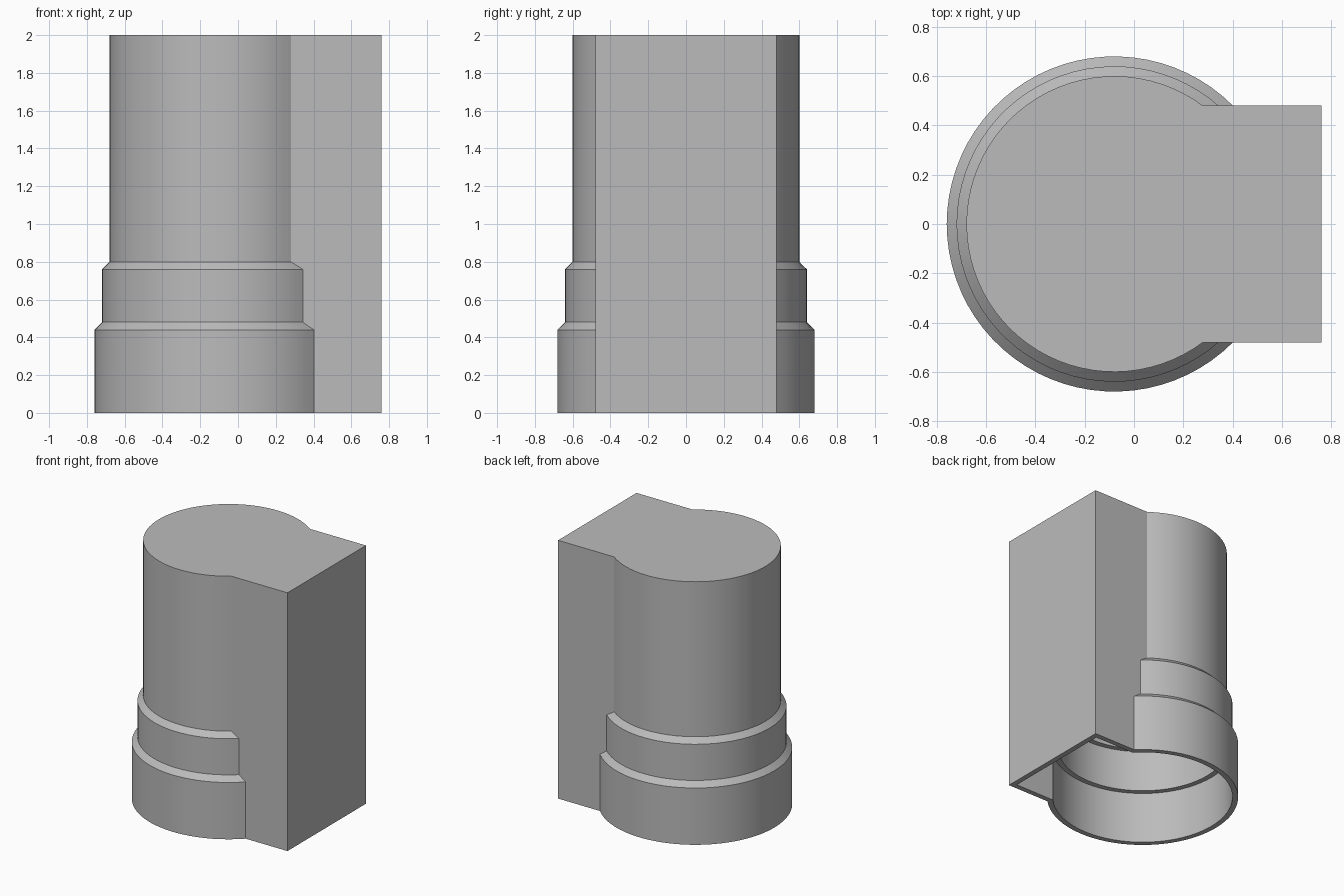
import bpy, bmesh, math

default = bpy.data.objects.get("Cube")
if default:
    bpy.data.objects.remove(default, do_unlink=True)

AXIS_X = -0.08      # centre of the round body
BOX_X = 0.76        # flat end of the square extension
BOX_Y = 0.48        # half width of the extension
WALL = 0.04
ARC = 56            # segments around the round side


def outline(bm, radius, inset, z):
    """Keyhole loop: an arc joined to the two corners of the box."""
    half = BOX_Y - inset
    start = math.asin(half / radius)
    sweep = 2 * (math.pi - start)
    points = [(BOX_X - inset, half)]
    for i in range(ARC + 1):
        a = start + sweep * i / ARC
        points.append((AXIS_X + radius * math.cos(a), radius * math.sin(a)))
    points.append((BOX_X - inset, -half))
    return [bm.verts.new((x, y, z)) for x, y in points]


# Levels run down the cavity, across the rim, then up the outside
levels = [
    (0.56, WALL, 1.96), (0.56, WALL, 0.72),
    (0.60, WALL, 0.72), (0.60, WALL, 0.40),
    (0.64, WALL, 0.40), (0.64, WALL, 0),
    (0.68, 0, 0), (0.68, 0, 0.44),
    (0.64, 0, 0.48), (0.64, 0, 0.76),
    (0.60, 0, 0.80), (0.60, 0, 2),
]

bm = bmesh.new()
loops = [outline(bm, *level) for level in levels]
bm.faces.new(loops[0])
bm.faces.new(loops[-1])
for low, high in zip(loops, loops[1:]):
    for i in range(len(low)):
        j = (i + 1) % len(low)
        bm.faces.new((low[i], low[j], high[j], high[i]))

# Merge the flat sides of the box into single faces
bmesh.ops.remove_doubles(bm, verts=bm.verts, dist=0.0001)
bmesh.ops.dissolve_degenerate(bm, edges=bm.edges, dist=0.0001)
bmesh.ops.dissolve_limit(bm, angle_limit=math.radians(1),
                         verts=bm.verts, edges=bm.edges)
bmesh.ops.recalc_face_normals(bm, faces=bm.faces)

mesh = bpy.data.meshes.new("stepped_housing")
bm.to_mesh(mesh)
bm.free()
housing = bpy.data.objects.new("stepped_housing", mesh)
bpy.context.collection.objects.link(housing)

# Plain grey finish
grey = bpy.data.materials.new("plain grey")
grey.use_nodes = True
colour = (0.5, 0.5, 0.5, 1)
grey.diffuse_color = colour
grey.node_tree.nodes["Principled BSDF"].inputs["Base Color"].default_value = colour
mesh.materials.append(grey)

bpy.ops.object.select_all(action="DESELECT")
housing.select_set(True)
bpy.context.view_layer.objects.active = housing
bpy.ops.object.shade_smooth_by_angle(angle=math.radians(30))
